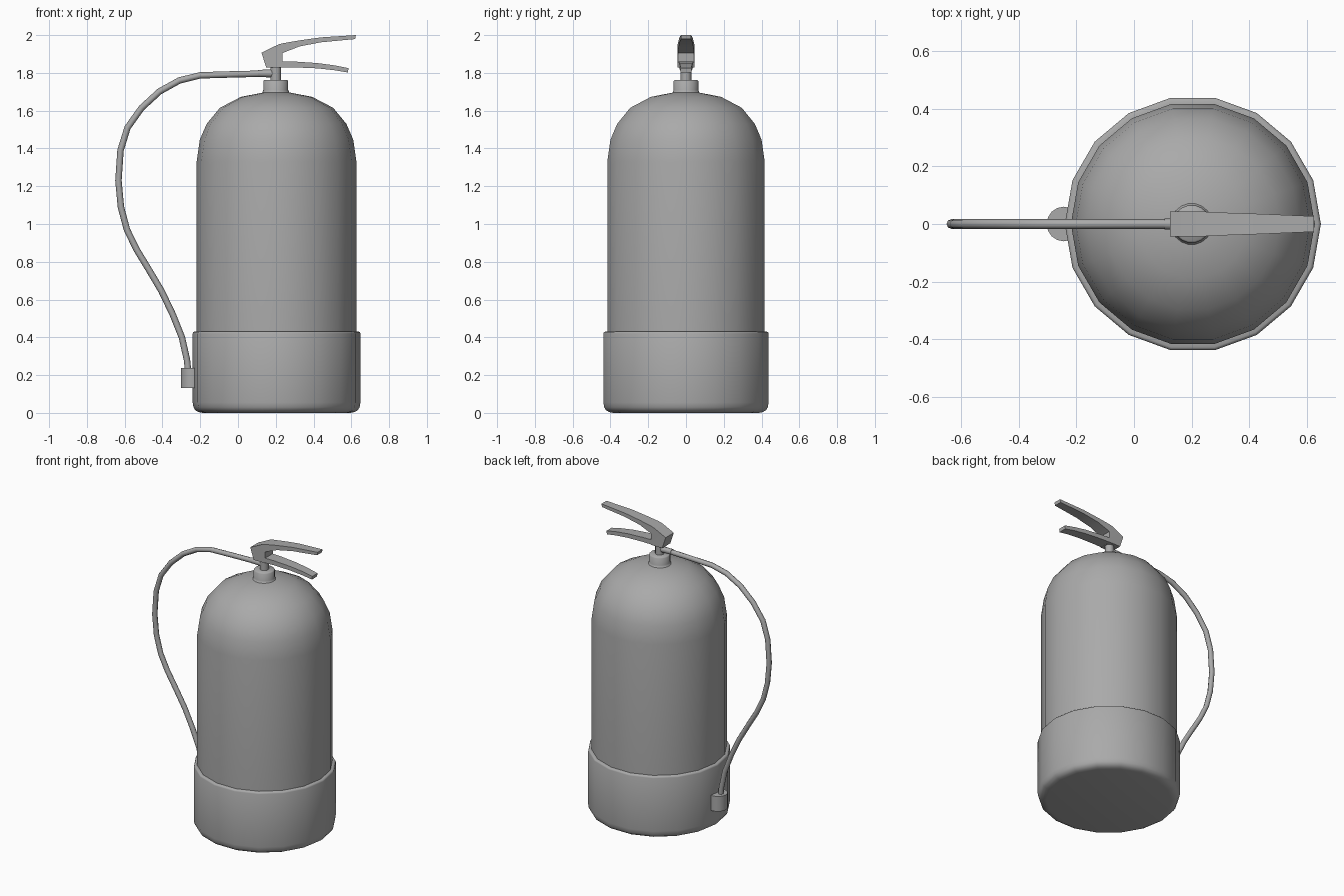
import bpy, bmesh, math
from mathutils import Vector

if "Cube" in bpy.data.objects:
    bpy.data.objects.remove(bpy.data.objects["Cube"])

AXIS_X = 0.204  # tank centre line

# dark grey used on every part
grey = bpy.data.materials.new("dark_grey")
grey.diffuse_color = (0.4, 0.4, 0.4, 1)
grey.use_nodes = True
grey.node_tree.nodes["Principled BSDF"].inputs["Base Color"].default_value = grey.diffuse_color


def finish(name, bm, angle=35):
    bmesh.ops.remove_doubles(bm, verts=bm.verts, dist=1e-5)
    bmesh.ops.recalc_face_normals(bm, faces=bm.faces)
    me = bpy.data.meshes.new(name)
    bm.to_mesh(me)
    bm.free()
    me.materials.append(grey)
    ob = bpy.data.objects.new(name, me)
    bpy.context.collection.objects.link(ob)
    bpy.ops.object.select_all(action='DESELECT')
    ob.select_set(True)
    bpy.context.view_layer.objects.active = ob
    bpy.ops.object.shade_smooth_by_angle(angle=math.radians(angle))
    return ob


def loft(bm, rings):
    """Bridge matching vertex rings and cap both ends."""
    rings = [[bm.verts.new(p) for p in r] for r in rings]
    for a, b in zip(rings, rings[1:]):
        n = len(a)
        for i in range(n):
            j = (i + 1) % n
            bm.faces.new((a[i], a[j], b[j], b[i]))
    bm.faces.new(rings[0])
    bm.faces.new(rings[-1])


def lathe(name, profile, sides, cx=AXIS_X, angle=35):
    bm = bmesh.new()
    steps = [2 * math.pi * i / sides for i in range(sides)]
    loft(bm, [[(cx + r * math.cos(a), r * math.sin(a), z) for a in steps]
              for r, z in profile])
    return finish(name, bm, angle)


def lever(name, sections):
    """Each section: top x, top z, bottom x, bottom z, half width."""
    bm = bmesh.new()
    loft(bm, [[(tx, -w, tz), (tx, w, tz), (bx, w, bz), (bx, -w, bz)]
              for tx, tz, bx, bz, w in sections])
    return finish(name, bm, 25)


def tube(name, points, radii, sides=8):
    """Sweep a round section along points in the xz plane."""
    pts = [Vector((x, 0, z)) for x, z in points]
    side = Vector((0, 1, 0))
    rings = []
    for i, p in enumerate(pts):
        t = (pts[min(i + 1, len(pts) - 1)] - pts[max(i - 1, 0)]).normalized()
        up = t.cross(side)
        rings.append([p + radii[i] * (side * math.cos(k * math.tau / sides)
                                      + up * math.sin(k * math.tau / sides))
                      for k in range(sides)])
    bm = bmesh.new()
    loft(bm, rings)
    return finish(name, bm, 50)


# tank with domed shoulder
lathe("tank", [(0.423, 0.40), (0.423, 1.33), (0.406, 1.447), (0.37, 1.53),
               (0.30, 1.615), (0.189, 1.673), (0.065, 1.697)], 18)

# base sleeve with rounded foot and bevelled rim
lathe("base_sleeve", [(0.39, 0.0), (0.412, 0.004), (0.43, 0.014), (0.44, 0.03),
                      (0.444, 0.055), (0.444, 0.42), (0.441, 0.427),
                      (0.434, 0.431), (0.415, 0.431)], 18, angle=50)

# neck collar and valve stem
lathe("neck_collar", [(0.085, 1.688), (0.072, 1.695), (0.066, 1.71),
                      (0.066, 1.757), (0.06, 1.763)], 18, 0.2, 50)
lathe("valve_stem", [(0.028, 1.755), (0.028, 1.835)], 12, 0.2)

# valve head with upper lever
lever("upper_lever", [(0.124, 1.907, 0.15, 1.828, 0.044),
                      (0.215, 1.951, 0.235, 1.828, 0.044),
                      (0.238, 1.957, 0.236, 1.905, 0.043),
                      (0.325, 1.972, 0.325, 1.940, 0.039),
                      (0.44, 1.988, 0.44, 1.962, 0.035),
                      (0.624, 2.0, 0.62, 1.979, 0.027)])

# lower carrying handle
lever("lower_handle", [(0.20, 1.862, 0.20, 1.829, 0.042),
                       (0.30, 1.860, 0.30, 1.829, 0.039),
                       (0.42, 1.852, 0.42, 1.824, 0.035),
                       (0.51, 1.840, 0.51, 1.814, 0.031),
                       (0.585, 1.825, 0.582, 1.802, 0.028)])

# hose and its end fitting
path = [(0.19, 1.797), (0.0, 1.793), (-0.20, 1.787), (-0.31, 1.760),
        (-0.415, 1.702), (-0.51, 1.615), (-0.585, 1.51), (-0.622, 1.39),
        (-0.633, 1.23), (-0.620, 1.09), (-0.588, 0.97), (-0.537, 0.865),
        (-0.47, 0.755), (-0.405, 0.645), (-0.345, 0.52), (-0.297, 0.40),
        (-0.27, 0.28), (-0.262, 0.20)]
tube("hose", path, [0.017] * len(path))
tube("hose_fitting", [(0.105, 1.797), (0.185, 1.797)], [0.019, 0.021])

# hose end holder on the sleeve
lathe("hose_holder", [(0.06, 0.133), (0.06, 0.237)], 16, -0.243)
